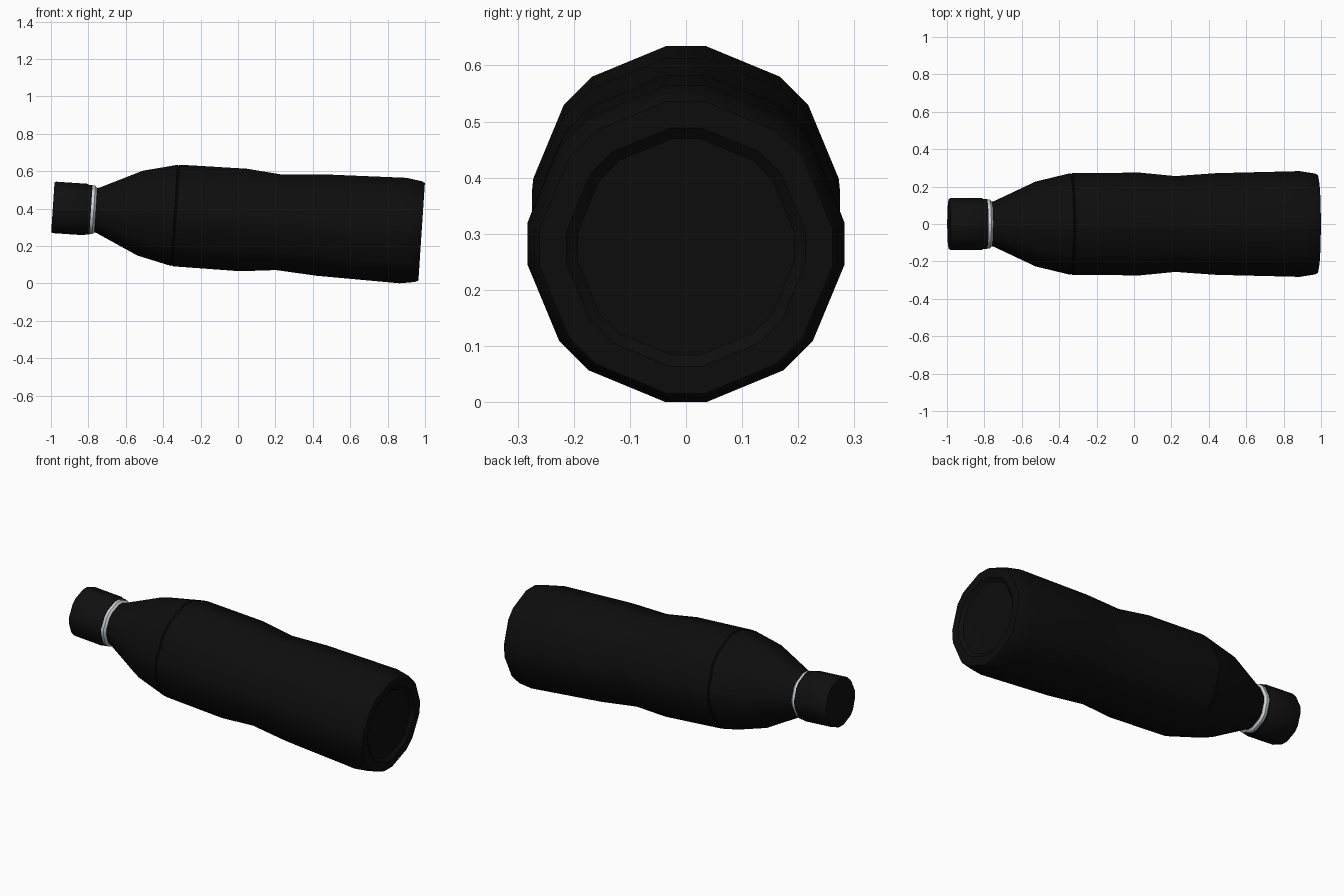
import bpy, bmesh
from math import cos, sin, radians

if "Cube" in bpy.data.objects:
    bpy.data.objects.remove(bpy.data.objects["Cube"])

TILT = radians(3.8)


def material(name, color):
    m = bpy.data.materials.new(name)
    m.diffuse_color = (*color, 1)
    m.use_nodes = True
    m.node_tree.nodes["Principled BSDF"].inputs["Base Color"].default_value = m.diffuse_color
    return m


black = material("black_paint", (0.004, 0.004, 0.004))
plastic = material("black_plastic", (0.005, 0.005, 0.005))
steel = material("steel", (0.6, 0.65, 0.68))

# Sixteen sides: narrow and wide facets alternate
ANGLES = [radians(45 * i + s) for i in range(8) for s in (-7.5, 7.5)]


def lathe(name, profile, mat):
    """Revolve (position, radius) points around the tilted long axis."""
    bm = bmesh.new()
    rings = []
    for t, r in profile:
        if r == 0:
            rings.append([bm.verts.new((t, 0, 0))] * 16)
        else:
            rings.append([bm.verts.new((t, r * cos(a), r * sin(a))) for a in ANGLES])
    for a, b in zip(rings, rings[1:]):
        for i in range(16):
            j = (i + 1) % 16
            quad = list(dict.fromkeys((a[i], a[j], b[j], b[i])))
            bm.faces.new(quad)
    bmesh.ops.recalc_face_normals(bm, faces=bm.faces)
    me = bpy.data.meshes.new(name)
    bm.to_mesh(me)
    bm.free()
    me.materials.append(mat)
    ob = bpy.data.objects.new(name, me)
    bpy.context.collection.objects.link(ob)
    ob.location.z = 0.341
    ob.rotation_euler.y = TILT
    bpy.ops.object.select_all(action='DESELECT')
    ob.select_set(True)
    bpy.context.view_layer.objects.active = ob
    bpy.ops.object.shade_smooth_by_angle(angle=radians(35))
    return ob


# Body with sloping shoulder, seam, waist and recessed base
lathe("bottle_body", [
    (-0.765, 0), (-0.765, 0.118), (-0.745, 0.125), (-0.525, 0.229),
    (-0.342, 0.273), (-0.338, 0.270), (-0.334, 0.270), (-0.330, 0.2745),
    (0.03, 0.277), (0.22, 0.258), (0.44, 0.274), (0.885, 0.285),
    (0.968, 0.272), (0.984, 0.263), (0.984, 0.215), (0.968, 0.195), (0.960, 0)], black)

# Steel collar between body and cap
lathe("neck_collar", [
    (-0.80, 0), (-0.80, 0.126), (-0.79, 0.131), (-0.773, 0.131),
    (-0.762, 0.120), (-0.762, 0)], steel)

# Screw cap with narrower lower lip
lathe("screw_cap", [
    (-0.992, 0), (-0.992, 0.134), (-0.984, 0.139), (-0.815, 0.139),
    (-0.808, 0.134), (-0.788, 0.134), (-0.788, 0)], plastic)
